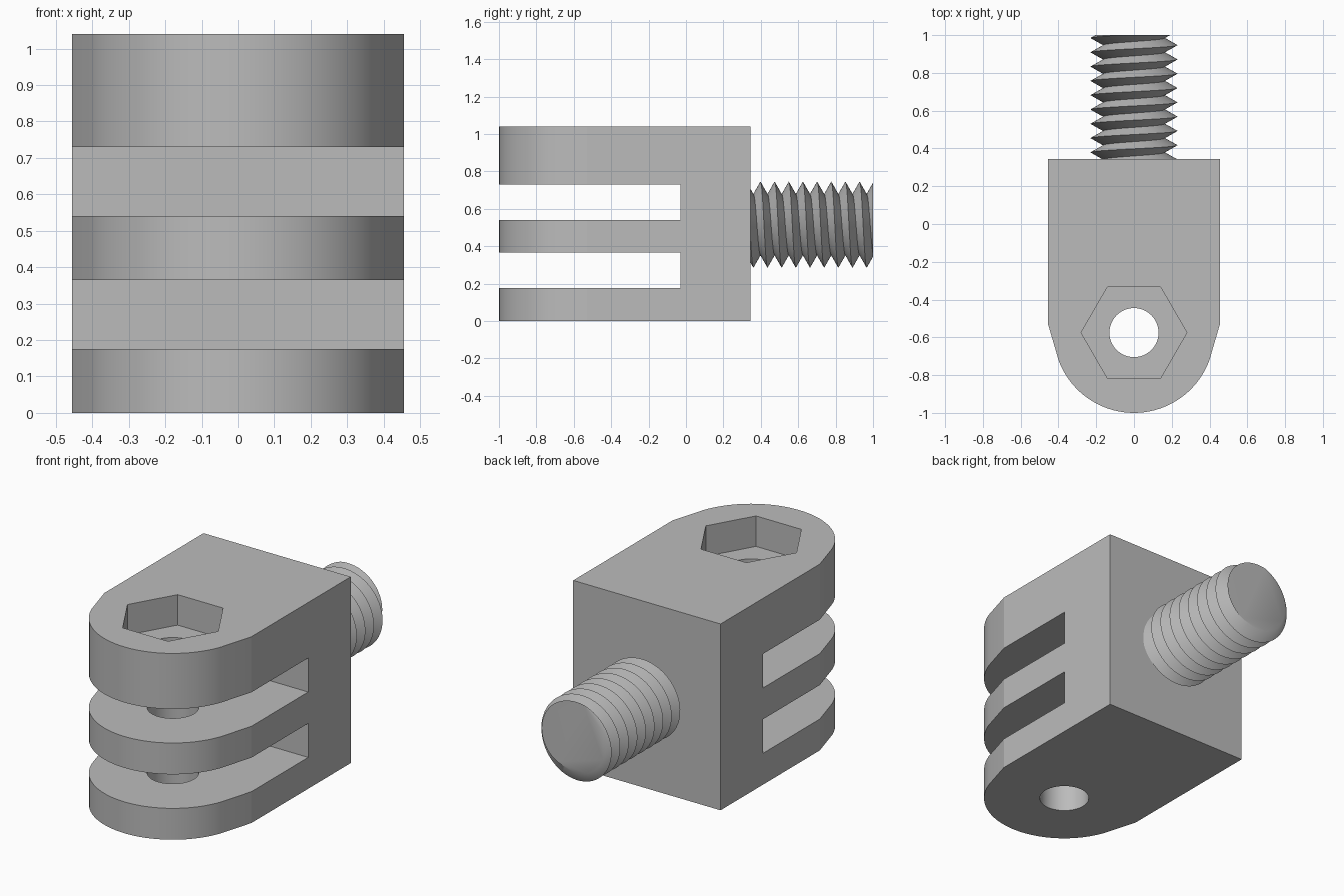
import bpy, bmesh, math

if "Cube" in bpy.data.objects:
    bpy.data.objects.remove(bpy.data.objects["Cube"], do_unlink=True)

grey = bpy.data.materials.new("plain grey")
grey.use_nodes = True
colour = (0.5, 0.5, 0.5, 1)
grey.diffuse_color = colour
grey.node_tree.nodes["Principled BSDF"].inputs["Base Color"].default_value = colour

HOLE_Y = -0.575
TOP = 1.04


def make_object(name, bm):
    bmesh.ops.recalc_face_normals(bm, faces=bm.faces[:])
    mesh = bpy.data.meshes.new(name)
    bm.to_mesh(mesh)
    bm.free()
    mesh.materials.append(grey)
    obj = bpy.data.objects.new(name, mesh)
    bpy.context.collection.objects.link(obj)
    return obj


def prism(name, outline, z0, z1):
    bm = bmesh.new()
    face = bm.faces.new([bm.verts.new((x, y, z0)) for x, y in outline])
    ext = bmesh.ops.extrude_face_region(bm, geom=[face])
    for v in ext["geom"]:
        if isinstance(v, bmesh.types.BMVert):
            v.co.z = z1
    return make_object(name, bm)


def arc(radius, start, end, steps):
    angles = [math.radians(start + (end - start) * i / steps) for i in range(steps + 1)]
    return [(radius * math.cos(a), HOLE_Y + radius * math.sin(a)) for a in angles]


def smooth(obj, degrees):
    bpy.ops.object.select_all(action="DESELECT")
    obj.select_set(True)
    bpy.context.view_layer.objects.active = obj
    bpy.ops.object.shade_smooth_by_angle(angle=math.radians(degrees))


# Clevis block with a rounded nose
outline = [(-0.455, 0.345), (-0.455, -0.53)] + arc(0.425, 200, 340, 36)
outline += [(0.455, -0.53), (0.455, 0.345)]
body = prism("clevis_body", outline, 0, TOP)

# Two slots, the pin hole and the hexagonal nut pocket
slot = [(-0.6, -1.2), (0.6, -1.2), (0.6, -0.03), (-0.6, -0.03)]
cutters = [
    prism("lower_slot_cutter", slot, 0.175, 0.365),
    prism("upper_slot_cutter", slot, 0.54, 0.73),
    prism("pin_hole_cutter", arc(0.13, 0, 360, 48)[:-1], -0.1, 1.2),
    prism("nut_pocket_cutter", arc(0.28, 0, 360, 6)[:-1], 0.87, 1.2),
]
bpy.context.view_layer.objects.active = body
for cutter in cutters:
    cutter.hide_render = True
    mod = body.modifiers.new(cutter.name, "BOOLEAN")
    mod.operation = "DIFFERENCE"
    mod.solver = "EXACT"
    mod.object = cutter
    bpy.ops.object.modifier_apply(modifier=mod.name)
    bpy.data.objects.remove(cutter, do_unlink=True)
smooth(body, 10)

# Threaded stud: a helical V profile cut flat at both ends
PITCH, CREST_Y, AXIS_Z = 0.0757, 0.928, 0.515
ROOT_R, CREST_R = 0.163, 0.23
START, END, SEGMENTS = 0.31, 1.0, 64


def thread_point(turn, half_steps):
    y = CREST_Y + PITCH * (turn + half_steps / 2)
    y = min(max(y, START), END)
    phase = ((y - CREST_Y) / PITCH - turn) % 1
    r = ROOT_R + (CREST_R - ROOT_R) * abs(2 * phase - 1)
    a = turn * math.tau
    return (r * math.sin(a), y, AXIS_Z + r * math.cos(a))


bm = bmesh.new()
rows = [[bm.verts.new(thread_point(i / SEGMENTS, k)) for k in range(-20, 5)]
        for i in range(SEGMENTS + 1)]
for a, b in zip(rows, rows[1:]):
    for k in range(len(a) - 1):
        bm.faces.new((a[k], a[k + 1], b[k + 1], b[k]))
bmesh.ops.remove_doubles(bm, verts=bm.verts[:], dist=0.00005)
bmesh.ops.holes_fill(bm, edges=[e for e in bm.edges if e.is_boundary], sides=0)
stud = make_object("threaded_stud", bm)
smooth(stud, 30)
